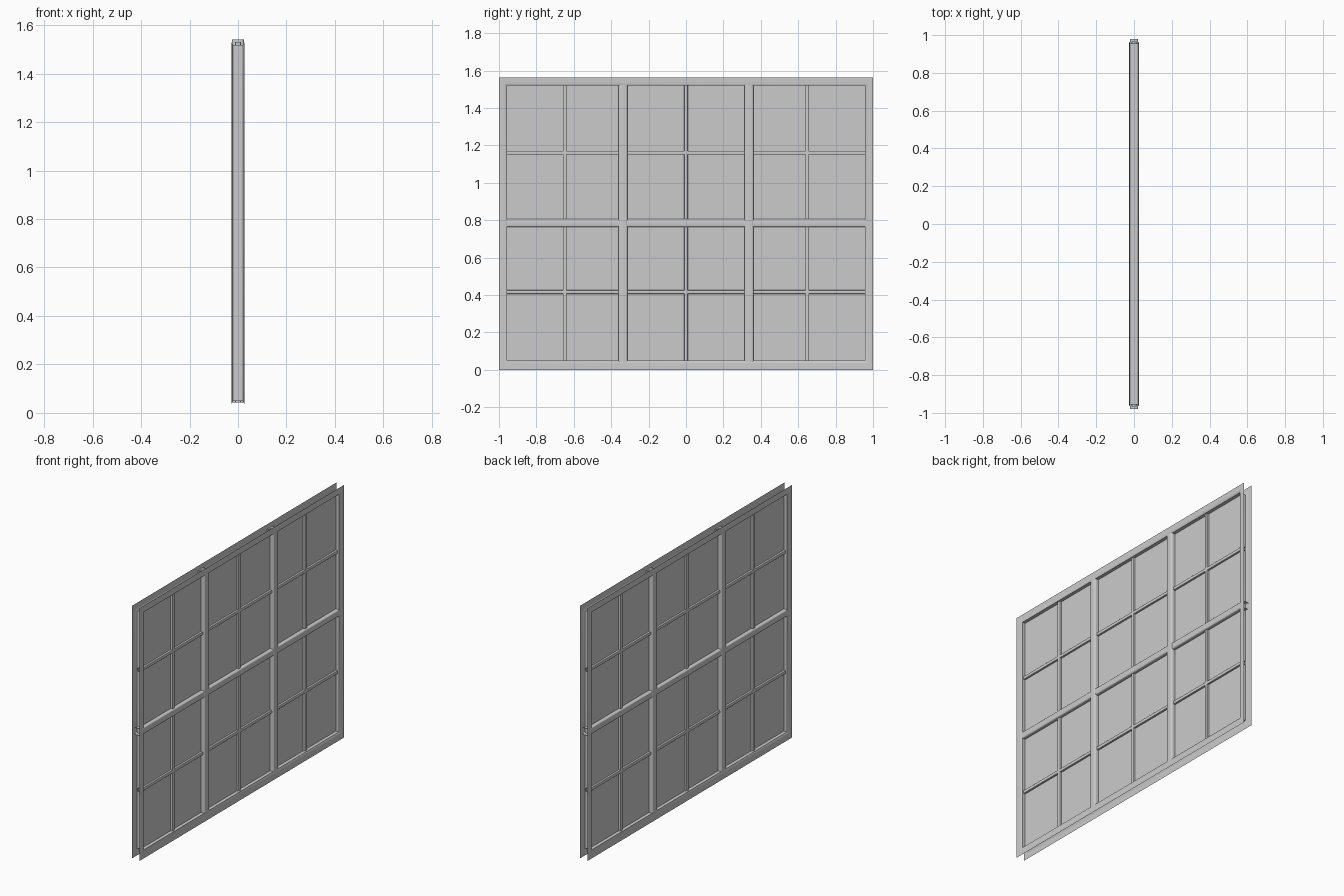
import bpy, math

if "Cube" in bpy.data.objects:
    bpy.data.objects.remove(bpy.data.objects["Cube"])


def make_object(name, verts, faces, smooth=True):
    mesh = bpy.data.meshes.new(name)
    mesh.from_pydata(verts, [], faces)
    mesh.update()
    obj = bpy.data.objects.new(name, mesh)
    bpy.context.collection.objects.link(obj)
    if smooth:
        bpy.ops.object.select_all(action='DESELECT')
        obj.select_set(True)
        bpy.context.view_layer.objects.active = obj
        bpy.ops.object.shade_smooth_by_angle(angle=math.radians(35))
    return obj


def frame_side(name, side):
    """Mitred frame moulding on one side of the glass, open at the outer edge."""
    profile = [(0, .027), (.030, .027), (.036, .0255), (.041, .022),
               (.044, .021), (.044, 0)]
    verts, faces = [], []
    for inset, x in profile:
        y, low, high = 1 - inset, inset * 1.1, 1.563 - inset
        verts += [(side * x, -y, low), (side * x, y, low),
                  (side * x, y, high), (side * x, -y, high)]
    for r in range(len(profile) - 1):
        for k in range(4):
            a, b = r * 4 + k, r * 4 + (k + 1) % 4
            face = (a, b, b + 4, a + 4)
            faces.append(face if side > 0 else face[::-1])
    return make_object(name, verts, faces)


def bar(name, vertical, centre, start, end, half_width, half_depth, bevel):
    """Round-edged hollow bar with open ends."""
    section = []
    for sx, sw, first in ((1, 1, 0), (-1, 1, 90), (-1, -1, 180), (1, -1, 270)):
        for step in range(4):
            a = math.radians(first + step * 30)
            section.append((sx * (half_depth - bevel) + bevel * math.cos(a),
                            sw * (half_width - bevel) + bevel * math.sin(a)))
    n = len(section)
    verts = []
    for along in (start, end):
        for x, w in section:
            verts.append((x, centre + w, along) if vertical else (x, along, centre + w))
    faces = []
    for i in range(n):
        j = (i + 1) % n
        face = (i, j, j + n, i + n)
        faces.append(face if vertical else face[::-1])
    return make_object(name, verts, faces)


# Outer frame, front and back mouldings
frame_side("frame_outside", 1)
frame_side("frame_inside", -1)

# Glass sheet
make_object("glass", [(0, -.96, .04), (0, .96, .04), (0, .96, 1.53), (0, -.96, 1.53)],
            [(0, 1, 2, 3)], smooth=False)

# Thick mullions dividing the window in three by two
for i, y in enumerate((-.337, .337)):
    bar(f"mullion_{i + 1}", True, y, .042, 1.54, .024, .024, .008)
bar("transom", False, .784, -.98, .98, .0215, .0215, .008)

# Thin glazing bars inside each section
for i, y in enumerate((-.648, 0, .648)):
    bar(f"glazing_bar_vertical_{i + 1}", True, y, .042, 1.53, .01, .012, .003)
for i, z in enumerate((.416, 1.16)):
    bar(f"glazing_bar_horizontal_{i + 1}", False, z, -.965, .965, .01, .012, .003)
